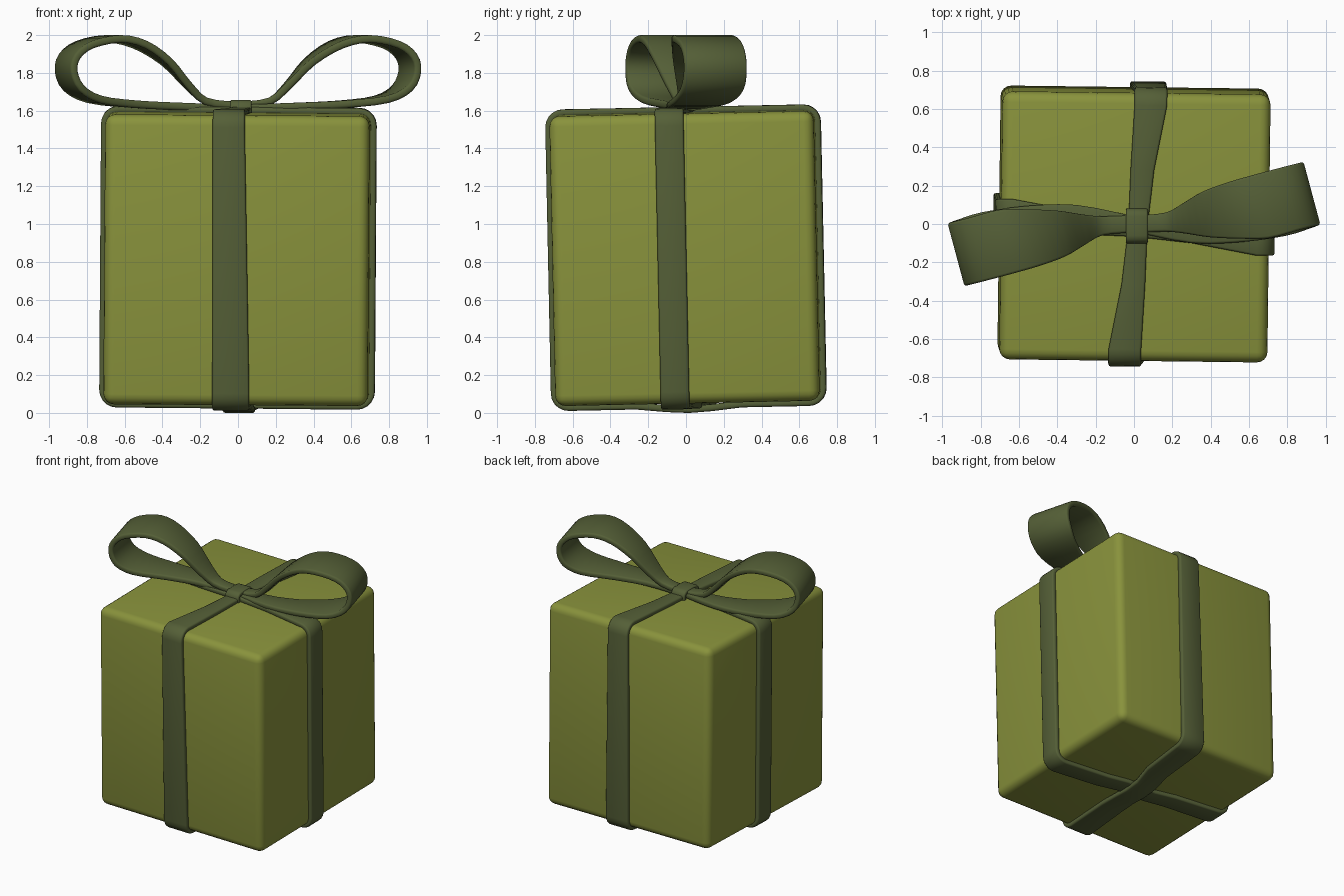
import bpy, bmesh
from math import radians, sin, cos, pi
from mathutils import Vector, Matrix, Euler

if "Cube" in bpy.data.objects:
    bpy.data.objects.remove(bpy.data.objects["Cube"])


def material(name, rgb):
    m = bpy.data.materials.new(name)
    m.diffuse_color = (*rgb, 1)
    m.use_nodes = True
    m.node_tree.nodes["Principled BSDF"].inputs["Base Color"].default_value = m.diffuse_color
    return m


GREEN = material("box_green", (0.25, 0.29, 0.045))
DARK = material("ribbon_green", (0.09, 0.115, 0.038))
# the whole parcel leans very slightly
LEAN = Matrix.Translation((0, 0, 0.822)) @ Euler(
    (radians(1.2), radians(0.4), radians(-0.7))).to_matrix().to_4x4()


def finish(name, bm, mat, matrix=None):
    bmesh.ops.recalc_face_normals(bm, faces=bm.faces)
    me = bpy.data.meshes.new(name)
    bm.to_mesh(me)
    bm.free()
    ob = bpy.data.objects.new(name, me)
    bpy.context.collection.objects.link(ob)
    me.materials.append(mat)
    if matrix:
        ob.matrix_world = matrix
    bpy.ops.object.select_all(action='DESELECT')
    ob.select_set(True)
    bpy.context.view_layer.objects.active = ob
    bpy.ops.object.shade_smooth_by_angle(angle=radians(40))
    return ob


def ribbon(name, stations, thick, closed, matrix=None):
    """Sweep a rounded flat section; station = (centre, across vector, half width)."""
    bm = bmesh.new()
    n = len(stations)
    rings = []
    for i, (c, a, w) in enumerate(stations):
        nxt = stations[(i + 1) % n if closed else min(i + 1, n - 1)][0]
        prv = stations[i - 1 if closed else max(i - 1, 0)][0]
        nor = (nxt - prv).normalized().cross(a).normalized()
        b = thick * 0.6
        sec = [(w, thick - b), (w - b * .35, thick - b * .3), (w - b, thick)]
        sec += [(-u, v) for u, v in reversed(sec)]
        sec += [(u, -v) for u, v in reversed(sec)]
        rings.append([bm.verts.new(c + a * u + nor * v) for u, v in sec])
    k = len(rings[0])
    for i in range(n if closed else n - 1):
        r, s = rings[i], rings[(i + 1) % n]
        for j in range(k):
            bm.faces.new((r[j], r[(j + 1) % k], s[(j + 1) % k], s[j]))
    if not closed:
        bm.faces.new(rings[0])
        bm.faces.new(rings[-1])
    return finish(name, bm, DARK, matrix)


def smooth(pts, steps=3):
    """Catmull-Rom interpolation of tuples."""
    vs = [Vector(p) for p in pts]
    out = []
    for i in range(len(vs) - 1):
        p0, p1, p2, p3 = vs[max(i - 1, 0)], vs[i], vs[i + 1], vs[min(i + 2, len(vs) - 1)]
        for s in range(steps):
            t = s / steps
            out.append(0.5 * (2 * p1 + (p2 - p0) * t + (2 * p0 - 5 * p1 + 4 * p2 - p3) * t * t
                              + (3 * p1 - p0 - 3 * p2 + p3) * t ** 3))
    return out + [vs[-1]]


# box
bm = bmesh.new()
bmesh.ops.create_cube(bm, size=1)
bmesh.ops.scale(bm, vec=(1.4, 1.4, 1.535), verts=bm.verts)
bmesh.ops.bevel(bm, geom=bm.edges[:], offset=0.055, segments=4, profile=0.5, affect='EDGES')
finish("gift_box", bm, GREEN, LEAN)


def band(name, axis, low_a, top_a, top_b, low_b, mid_top, mid_low, sag):
    """Band around the box; corners and middles are (sideways offset, half width)."""
    H, Z, R = 0.712, 0.780, 0.075
    path = []

    def corner(sx, sz, start, off):
        for i in range(6):
            t = start - i * pi / 10
            path.append((sx * (H - R) + R * cos(t), sz * (Z - R) + R * sin(t), *off))

    corner(-1, -1, 1.5 * pi, low_a)
    corner(-1, 1, pi, top_a)
    path.extend([(-.3, Z, *((Vector(top_a) + 2 * Vector(mid_top)) / 3)), (0, Z, *mid_top),
                 (.3, Z, *((Vector(top_b) + 2 * Vector(mid_top)) / 3))])
    corner(1, 1, pi / 2, top_b)
    corner(1, -1, 0, low_b)
    path.extend([(.28, -Z, *((Vector(low_b) + Vector(mid_low)) / 2)),
                 (.12, -Z - sag * .7, *mid_low), (0, -Z - sag, *mid_low),
                 (-.12, -Z - sag * .7, *mid_low),
                 (-.28, -Z, *((Vector(low_a) + Vector(mid_low)) / 2))])
    if axis == 'y':
        st = [(Vector((o, u, v)), Vector((1, 0, 0)), w) for u, v, o, w in path]
    else:
        st = [(Vector((u, o, v)), Vector((0, 1, 0)), w) for u, v, o, w in path]
    ribbon(name, st, 0.018, True, LEAN)


# wrapping bands
band("band_front_back", 'y', (-.025, .098), (-.045, .085), (.075, .085), (.07, .095),
     (.015, .05), (.01, .085), .024)
band("band_left_right", 'x', (.06, .078), (.06, .078), (-.065, .076), (-.065, .076),
     (0, .05), (0, .07), 0)

# bow loops: x, y, z, half width, turn in degrees
LOOP = [(.02, 0, 1.628, .045, 0), (.17, .01, 1.65, .05, 0), (.27, .03, 1.74, .08, 5),
        (.38, .05, 1.86, .12, 10), (.52, .07, 1.95, .15, 14), (.66, .09, 1.98, .17, 15),
        (.81, .13, 1.95, .17, 15), (.89, .15, 1.89, .17, 15), (.91, .155, 1.81, .17, 15),
        (.87, .14, 1.72, .17, 15), (.76, .09, 1.66, .155, 13), (.55, .02, 1.634, .115, 8),
        (.3, -.02, 1.622, .08, 3), (.02, 0, 1.612, .045, 0)]
for side, name in ((1, "bow_loop_right"), (-1, "bow_loop_left")):
    st = []
    for x, y, z, w, a in smooth(LOOP):
        a = radians(a)
        st.append((Vector((side * x, side * y, z)), Vector((-sin(a), cos(a), 0)) * side, w))
    ribbon(name, st, 0.02, False)

# knot
ring = []
for cy, cz, start in ((.04, 1.615, 90), (.04, 1.59, 0), (-.06, 1.59, -90), (-.06, 1.615, -180)):
    for i in range(4):
        t = radians(start - i * 30)
        ring.append((Vector((.015, cy + .027 * cos(t), cz + .027 * sin(t))), Vector((1, 0, 0)), .057))
ribbon("bow_knot", ring, 0.015, True)
